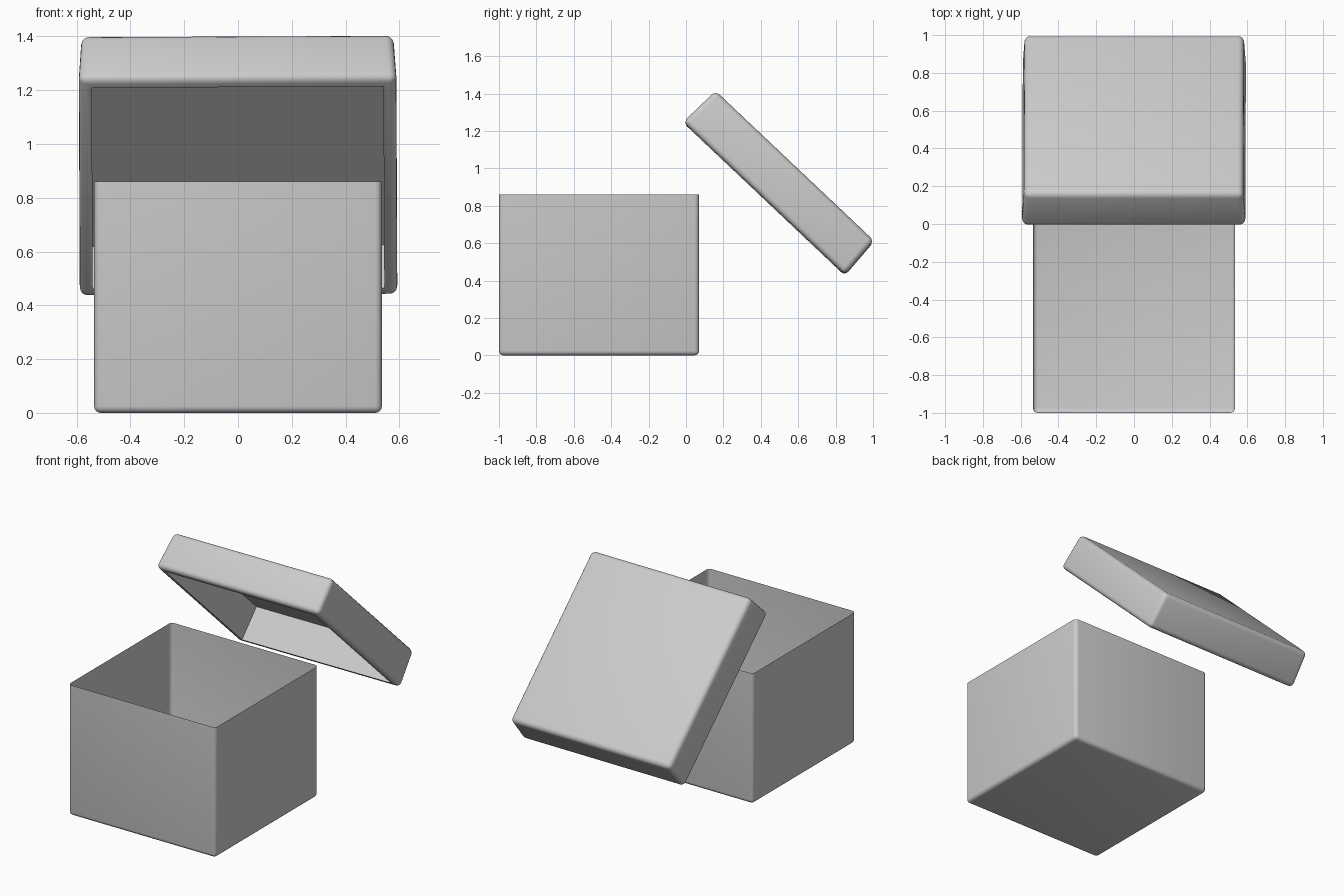
import bpy, bmesh, math
from mathutils import Matrix

if "Cube" in bpy.data.objects:
    bpy.data.objects.remove(bpy.data.objects["Cube"])


def rounded_block(half_x, half_y, height, taper, radius):
    """Block with rounded edges; its top is smaller by `taper` on every side."""
    bm = bmesh.new()
    bmesh.ops.create_cube(bm, size=2)
    for v in bm.verts:
        shrink = taper if v.co.z > 0 else 0
        v.co.x *= half_x - shrink
        v.co.y *= half_y - shrink
        v.co.z *= height / 2
    bmesh.ops.bevel(bm, geom=bm.edges[:], offset=radius, segments=4,
                    profile=0.5, affect='EDGES')
    bm.normal_update()
    return bm


def finish(bm, name):
    mesh = bpy.data.meshes.new(name)
    bm.to_mesh(mesh)
    bm.free()
    obj = bpy.data.objects.new(name, mesh)
    bpy.context.collection.objects.link(obj)
    bpy.ops.object.select_all(action='DESELECT')
    obj.select_set(True)
    bpy.context.view_layer.objects.active = obj
    bpy.ops.object.shade_smooth_by_angle(angle=math.radians(40))
    return obj


# Box body: thin open shell, cut straight across at the top
TOP = 0.86
bm = rounded_block(0.535, 0.535, 1.0, 0, 0.025)
bmesh.ops.translate(bm, vec=(0, -0.465, 0.5), verts=bm.verts[:])
bmesh.ops.bisect_plane(bm, geom=bm.verts[:] + bm.edges[:] + bm.faces[:],
                       plane_co=(0, 0, TOP), plane_no=(0, 0, 1), clear_outer=True)
finish(bm, "box_body")

# Lid: rounded block hollowed from below, leaving a thick rim
bm = rounded_block(0.592, 0.595, 0.24, 0.012, 0.03)
under = min(bm.faces, key=lambda f: f.calc_center_median().z)
bmesh.ops.inset_region(bm, faces=[under], thickness=0.028)
opening = bmesh.ops.extrude_discrete_faces(bm, faces=[under])["faces"][0]
bmesh.ops.translate(bm, vec=(0, 0, 0.22), verts=opening.verts[:])
lid = finish(bm, "lid")

# Lid is tilted back behind the box
lid.matrix_world = (Matrix.Translation((0, 0.4995, 0.924))
                    @ Matrix.Rotation(math.radians(-0.25), 4, 'Y')
                    @ Matrix.Rotation(math.radians(-43.4), 4, 'X'))
